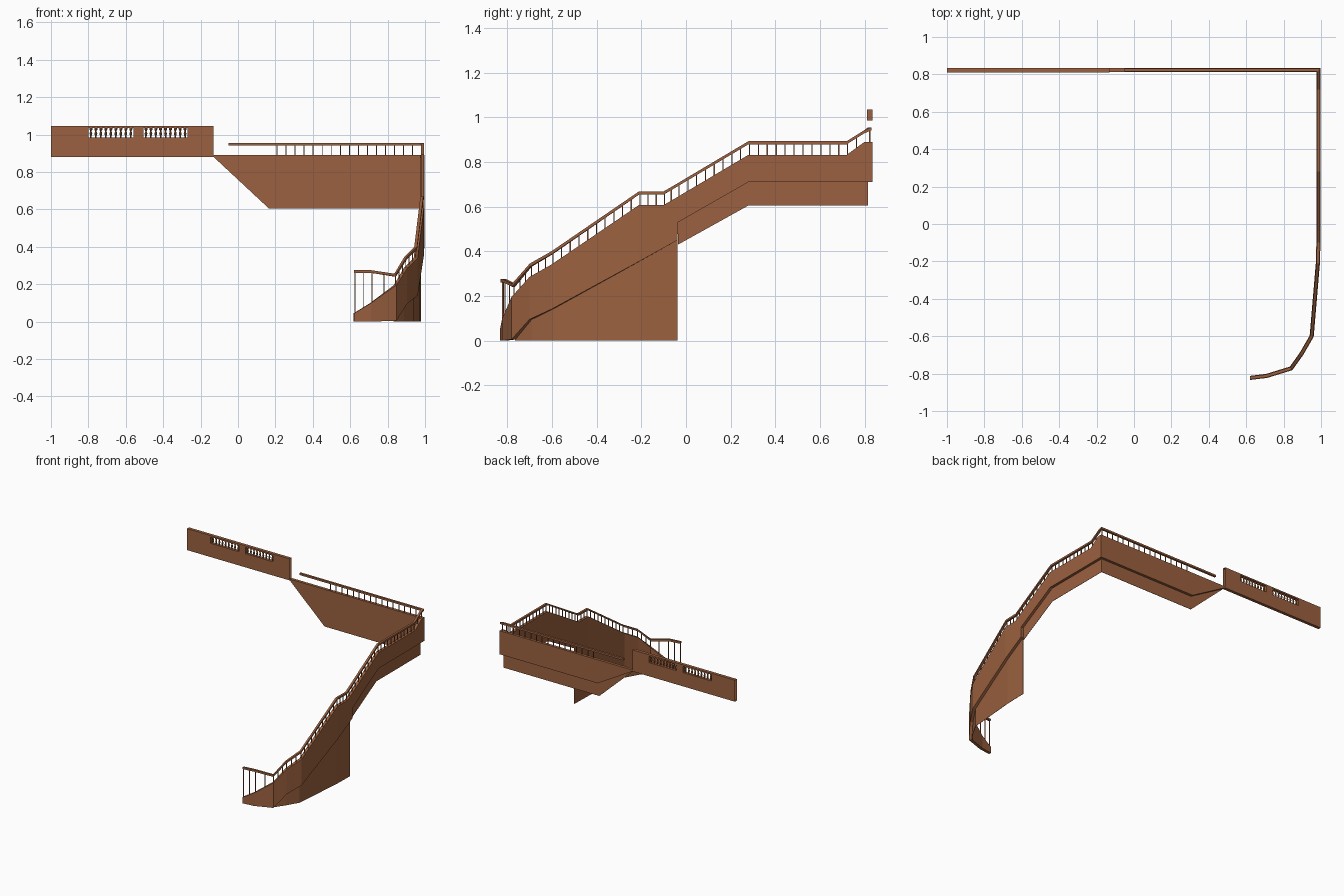
import bpy, bmesh, math
from mathutils import Vector

if "Cube" in bpy.data.objects:
    bpy.data.objects.remove(bpy.data.objects["Cube"])

wood = bpy.data.materials.new("wood")
wood.diffuse_color = (0.33, 0.12, 0.05, 1)
wood.use_nodes = True
wood.node_tree.nodes["Principled BSDF"].inputs["Base Color"].default_value = wood.diffuse_color

# plan path of the stair side: x, y, stringer top, stringer bottom, panel bottom, rail top
PATH = [
    (0.62, -0.823, 0.045, 0.0, 0.0, 0.275),
    (0.71, -0.812, 0.10, 0.0, 0.0, 0.275),
    (0.84, -0.772, 0.195, 0.005, 0.0, 0.255),
    (0.895, -0.695, 0.285, 0.095, 0.0, 0.345),
    (0.95, -0.60, 0.34, 0.14, 0.0, 0.40),
    (0.983, -0.21, 0.607, 0.354, 0.0, 0.668),
    (0.986, -0.10, 0.607, 0.415, 0.0, 0.668),
    (0.987, -0.038, 0.643, 0.45, 0.0, 0.704),
    (0.987, -0.035, 0.645, 0.53, 0.43, 0.706),
    (0.987, 0.28, 0.832, 0.71, 0.605, 0.893),
    (0.987, 0.72, 0.832, 0.71, 0.605, 0.893),
    (0.987, 0.80, 0.89, 0.71, 0.605, 0.943),
    (0.987, 0.823, 0.89, 0.71, 0.605, 0.955),
    (0.165, 0.823, 0.89, 0.71, 0.605, 0.955),
    (-0.13, 0.823, 0.89, 0.88, 0.88, 0.955),
]


def finish(name, bm):
    bmesh.ops.recalc_face_normals(bm, faces=bm.faces)
    me = bpy.data.meshes.new(name)
    bm.to_mesh(me)
    bm.free()
    me.materials.append(wood)
    ob = bpy.data.objects.new(name, me)
    bpy.context.collection.objects.link(ob)
    return ob


def ribbon(name, pts, left, right):
    """Upright band along pts (x, y, z_low, z_high), mitred, between two side offsets."""
    bm = bmesh.new()
    rings = []
    for i, (x, y, lo, hi) in enumerate(pts):
        p = Vector((x, y))
        dirs = []
        if i > 0:
            dirs.append((p - Vector(pts[i - 1][:2])).normalized())
        if i < len(pts) - 1:
            dirs.append((Vector(pts[i + 1][:2]) - p).normalized())
        norms = [Vector((-d.y, d.x)) for d in dirs]
        m = sum(norms, Vector((0, 0))).normalized()
        m /= m.dot(norms[0])
        a, b = p + m * left, p + m * right
        rings.append([bm.verts.new((q.x, q.y, z)) for q, z in
                      ((a, lo), (b, lo), (b, hi), (a, hi))])
    for r, s in zip(rings, rings[1:]):
        for k in range(4):
            n = (k + 1) % 4
            bm.faces.new((r[k], r[n], s[n], s[k]))
    bm.faces.new(rings[0])
    bm.faces.new(rings[-1])
    return finish(name, bm)


# stringer / fascia following the whole path
ribbon("stringer", [(x, y, b, t) for x, y, t, b, l, r in PATH], 0.011, -0.011)

# thin panels below the stringer, flush with its inner face
under = [(x, y, l, b) for x, y, t, b, l, r in PATH]
ribbon("lower_wall_panel", under[2:8], 0.011, 0.009)
ribbon("upper_under_panel", under[8:], 0.011, 0.009)

# handrail, stopping short of the gallery wall
rail = [(x, y, r - 0.014, r) for x, y, t, b, l, r in PATH]
rail[-1] = (-0.05,) + rail[-1][1:]
ribbon("handrail", rail, 0.008, -0.008)

# balusters, a chosen number per path segment
bm = bmesh.new()
W = 0.0025
COUNTS = [2, 2, 3, 3, 10, 3, 2, 0, 8, 11, 2, 0, 17]
for (p, q, n) in zip(PATH, PATH[1:], COUNTS):
    for i in range(n):
        f = (i + 0.1) / n
        x, y, t, b, l, r = (u + (v - u) * f for u, v in zip(p, q))
        g = bmesh.ops.create_cube(bm, size=1)["verts"]
        for v in g:
            z = r - 0.008 if v.co.z > 0 else t - 0.004
            v.co = (x + v.co.x * 2 * W, y + v.co.y * 2 * W, z)
finish("balusters", bm)

# gallery wall: open-ended hollow wall with two long openings
XS = [-1.0, -0.80, -0.56, -0.505, -0.27, -0.13]
ZS = [0.88, 0.985, 1.034, 1.045]
Y0, Y1 = 0.81, 0.834
bm = bmesh.new()
grid = [[bm.verts.new((x, Y0, z)) for z in ZS] for x in XS]
for i in range(5):
    for j in range(3):
        if not (j == 1 and i in (1, 3)):
            bm.faces.new((grid[i][j], grid[i + 1][j], grid[i + 1][j + 1], grid[i][j + 1]))
ext = bmesh.ops.extrude_face_region(bm, geom=bm.faces[:], use_keep_orig=True)["geom"]
bmesh.ops.translate(bm, vec=(0, Y1 - Y0, 0),
                    verts=[e for e in ext if isinstance(e, bmesh.types.BMVert)])
ends = [f for f in bm.faces
        if all(abs(v.co.x - XS[0]) < 1e-4 for v in f.verts)
        or all(abs(v.co.x - XS[-1]) < 1e-4 for v in f.verts)]
bmesh.ops.delete(bm, geom=ends, context="FACES")
finish("gallery_wall", bm)

# small turned balusters in the wall openings
PROFILE = [(0.004, 0.0), (0.004, 0.15), (0.0075, 0.4), (0.0035, 0.7), (0.008, 0.85), (0.008, 1.0)]
SIDES = 8
bm = bmesh.new()
for x0, x1 in ((XS[1], XS[2]), (XS[3], XS[4])):
    for i in range(9):
        cx = x0 + (x1 - x0) * (i + 0.5) / 9
        rings = []
        for r, h in PROFILE:
            rings.append([bm.verts.new((cx + r * math.cos(k * math.tau / SIDES),
                                        (Y0 + Y1) / 2 + r * math.sin(k * math.tau / SIDES),
                                        ZS[1] + h * (ZS[2] - ZS[1]))) for k in range(SIDES)])
        for a, b in zip(rings, rings[1:]):
            for k in range(SIDES):
                n = (k + 1) % SIDES
                bm.faces.new((a[k], a[n], b[n], b[k]))
finish("gallery_balusters", bm)
